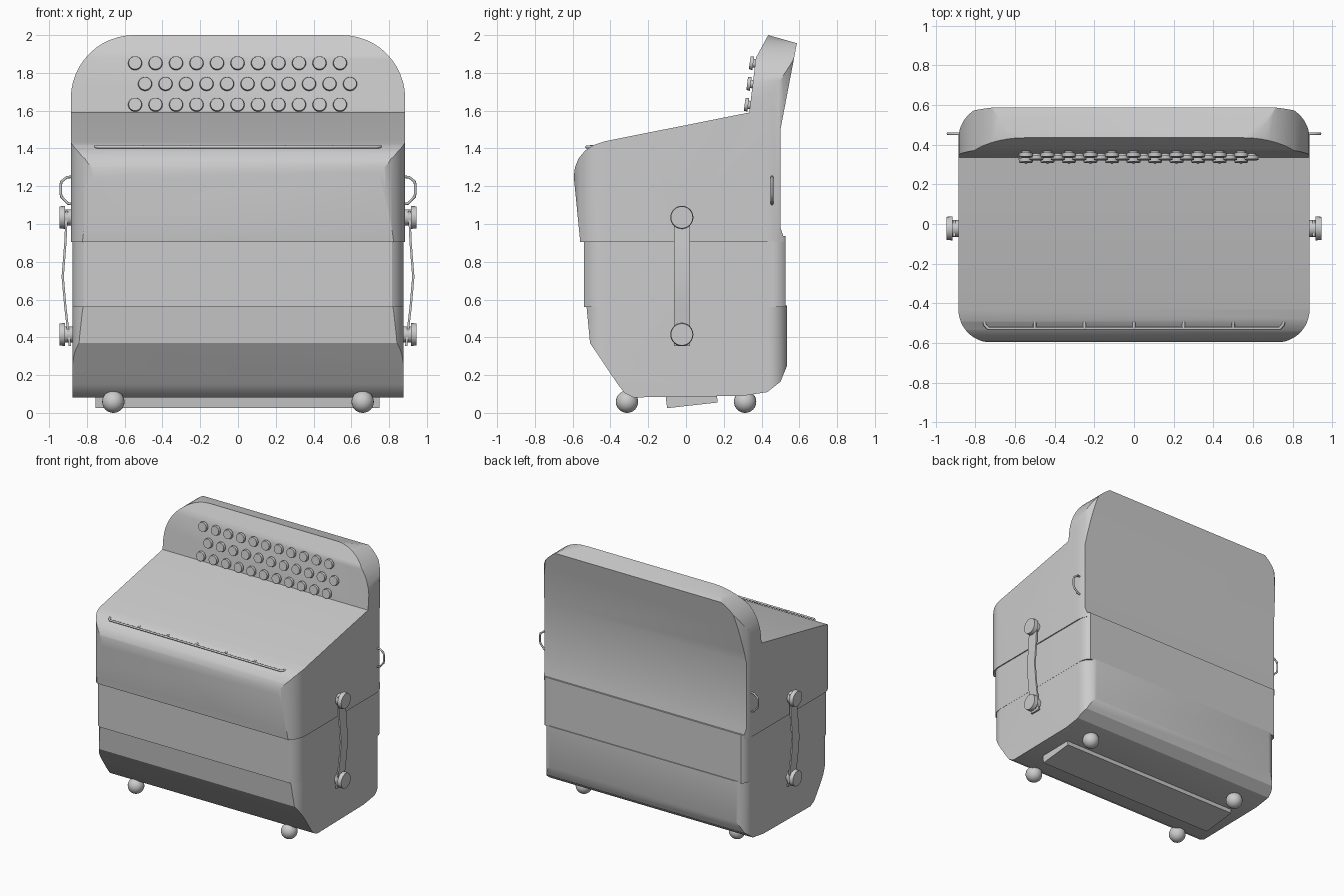
import bpy
import bmesh
import math
from mathutils import Vector, Matrix

cube = bpy.data.objects.get("Cube")
if cube:
    bpy.data.objects.remove(cube)

grey = bpy.data.materials.new("plain grey")
grey.use_nodes = True
COLOUR = (0.6, 0.6, 0.6, 1)
grey.diffuse_color = COLOUR
grey.node_tree.nodes["Principled BSDF"].inputs["Base Color"].default_value = COLOUR


def add_object(name, bm):
    bmesh.ops.recalc_face_normals(bm, faces=bm.faces)
    mesh = bpy.data.meshes.new(name)
    bm.to_mesh(mesh)
    bm.free()
    obj = bpy.data.objects.new(name, mesh)
    bpy.context.collection.objects.link(obj)
    mesh.materials.append(grey)
    return obj


def activate(obj):
    bpy.ops.object.select_all(action="DESELECT")
    obj.select_set(True)
    bpy.context.view_layer.objects.active = obj


def smooth(obj, degrees=28):
    activate(obj)
    bpy.ops.object.shade_smooth_by_angle(angle=math.radians(degrees))
    return obj


def prism(name, points, axis, low, high):
    """Extrude a 2D outline along x, y or z."""
    def place(a, b, c):
        return {"x": (c, a, b), "y": (a, c, b), "z": (a, b, c)}[axis]
    bm = bmesh.new()
    rings = [[bm.verts.new(place(a, b, c)) for a, b in points] for c in (low, high)]
    for ring in rings:
        bm.faces.new(ring)
    for i in range(len(points)):
        j = (i + 1) % len(points)
        bm.faces.new((rings[0][i], rings[0][j], rings[1][j], rings[1][i]))
    return add_object(name, bm)


def rounded_outline(half, low, high, r_low, r_high, steps=12):
    """Rectangle with rounded corners, symmetric left to right."""
    points = []
    corners = ((1, high, r_high, 0), (-1, high, r_high, 90),
               (-1, low, r_low, 180), (1, low, r_low, 270))
    for side, v, r, start in corners:
        cu = side * (half - r)
        cv = v - r if v == high else v + r
        for i in range(steps + 1):
            a = math.radians(start + 90 * i / steps)
            points.append((cu + r * math.cos(a), cv + r * math.sin(a)))
            if r == 0:
                break
    return points


def intersect(obj, cutter):
    cutter.hide_render = True
    mod = obj.modifiers.new("trim", "BOOLEAN")
    mod.operation, mod.solver, mod.object = "INTERSECT", "EXACT", cutter
    activate(obj)
    bpy.ops.object.modifier_apply(modifier=mod.name)
    bpy.data.objects.remove(cutter)


def shell(name, profile, half, front, back, r_front, r_back):
    """Side profile trimmed by a plan with rounded corners."""
    obj = prism(name, profile, "x", -half - 0.1, half + 0.1)
    plan = rounded_outline(half, front, back, r_front, r_back)
    intersect(obj, prism("plan_cutter", plan, "z", -0.5, 2.5))
    return obj


def disc(name, centre, direction, radius, depth, bevel=0.0):
    bm = bmesh.new()
    turn = Vector(direction).to_track_quat("Z", "Y").to_matrix().to_4x4()
    bmesh.ops.create_cone(bm, cap_ends=True, segments=24, radius1=radius,
                          radius2=radius - bevel, depth=depth,
                          matrix=Matrix.Translation(centre) @ turn)
    return smooth(add_object(name, bm))


def wire(name, paths, radius):
    curve = bpy.data.curves.new(name, "CURVE")
    curve.dimensions = "3D"
    curve.bevel_depth, curve.bevel_resolution = radius, 2
    curve.use_fill_caps = True
    for path in paths:
        spline = curve.splines.new("POLY")
        spline.points.add(len(path) - 1)
        for point, co in zip(spline.points, path):
            point.co = (*co, 1)
    obj = bpy.data.objects.new(name, curve)
    bpy.context.collection.objects.link(obj)
    curve.materials.append(grey)
    activate(obj)
    bpy.ops.object.convert(target="MESH")
    return smooth(bpy.context.object, 50)


# Upper case with sloping lid and tall back panel
upper = shell("upper_case", [
    (-0.56, 0.905), (-0.594, 1.25), (-0.588, 1.3), (-0.57, 1.345), (-0.535, 1.388),
    (-0.49, 1.418), (-0.43, 1.438), (0.335, 1.59), (0.37, 1.88), (0.435, 2.0),
    (0.587, 1.957), (0.5, 1.5), (0.5, 0.98), (0.515, 0.935), (0.515, 0.905)],
    0.885, -0.597, 0.6, 0.165, 0.17)
intersect(upper, prism("panel_cutter", rounded_outline(0.885, 0.5, 2.0, 0, 0.335),
                       "y", -1, 1))
smooth(upper)

# Middle band
smooth(shell("middle_case", [
    (-0.54, 0.56), (-0.54, 0.905), (0.5, 0.905), (0.5, 0.937), (0.528, 0.937), (0.528, 0.56)],
    0.877, -0.56, 0.55, 0.13, 0.09))

# Lower case with tapered front
smooth(shell("lower_case", [
    (-0.527, 0.568), (-0.508, 0.37), (-0.36, 0.15), (-0.325, 0.105), (-0.28, 0.082),
    (0.3, 0.09), (0.43, 0.11), (0.5, 0.165), (0.535, 0.25), (0.535, 0.568)],
    0.876, -0.55, 0.536, 0.13, 0.1))

# Tilted base plate
prism("base_plate", [(-0.107, 0.085), (-0.1, 0.025), (0.168, 0.055), (0.163, 0.095)],
      "x", -0.755, 0.75)

# Ball feet
for side, x in (("right", -0.66), ("left", 0.66)):
    for end, y in (("front", -0.312), ("back", 0.313)):
        bm = bmesh.new()
        bmesh.ops.create_uvsphere(bm, u_segments=24, v_segments=16, radius=0.059,
                                  matrix=Matrix.Translation((x, y, 0.059)))
        smooth(add_object(f"{end}_{side}_foot", bm), 60)

# Three rows of buttons on the back panel
facing = Vector((0, -1, 0.13)).normalized()
for row, (z, start) in enumerate(((1.63, -0.545), (1.74, -0.492), (1.85, -0.545))):
    y = 0.335 + (z - 1.59) * 0.121
    for i in range(11):
        base = Vector((start + 0.1085 * i, y, z))
        disc(f"button_{row}_{i}_stem", base + facing * 0.005, facing, 0.022, 0.03)
        disc(f"button_{row}_{i}", base + facing * 0.02, facing, 0.037, 0.019, 0.003)

# Rail with pegs along the lid edge
rail_y, rail_z = -0.527, 1.408
rail = [(-0.755, -0.49, 1.41), (-0.752, -0.508, rail_z), (-0.735, rail_y, rail_z),
        (0.735, rail_y, rail_z), (0.752, -0.508, rail_z), (0.755, -0.49, 1.41)]
pegs = [[(x / 4, rail_y, rail_z), (x / 4, -0.487, 1.41)] for x in range(-2, 3)]
wire("lid_rail", [rail] + pegs, 0.008)

# Side straps, knobs and wire handles
for side, s in (("right", -1), ("left", 1)):
    for level, z in (("upper", 1.035), ("lower", 0.415)):
        disc(f"{side}_{level}_knob_stem", (s * 0.9, -0.022, z), (s, 0, 0), 0.043, 0.05)
        disc(f"{side}_{level}_knob", (s * 0.93, -0.022, z), (s, 0, 0), 0.061, 0.03, 0.003)
    outer = [(0.912, 1.07), (0.92, 0.9), (0.934, 0.72), (0.92, 0.56), (0.896, 0.355)]
    inner = [(x - 0.012, z) for x, z in reversed(outer)]
    strap = prism(f"{side}_strap", [(s * x, z) for x, z in outer + inner], "y", -0.063, 0.02)
    smooth(strap)
    wire(f"{side}_handle", [[(s * x, 0.455, z) for x, z in (
        (0.87, 1.105), (0.9, 1.108), (0.935, 1.145), (0.938, 1.16),
        (0.938, 1.21), (0.935, 1.225), (0.905, 1.248), (0.87, 1.25))]], 0.007)
